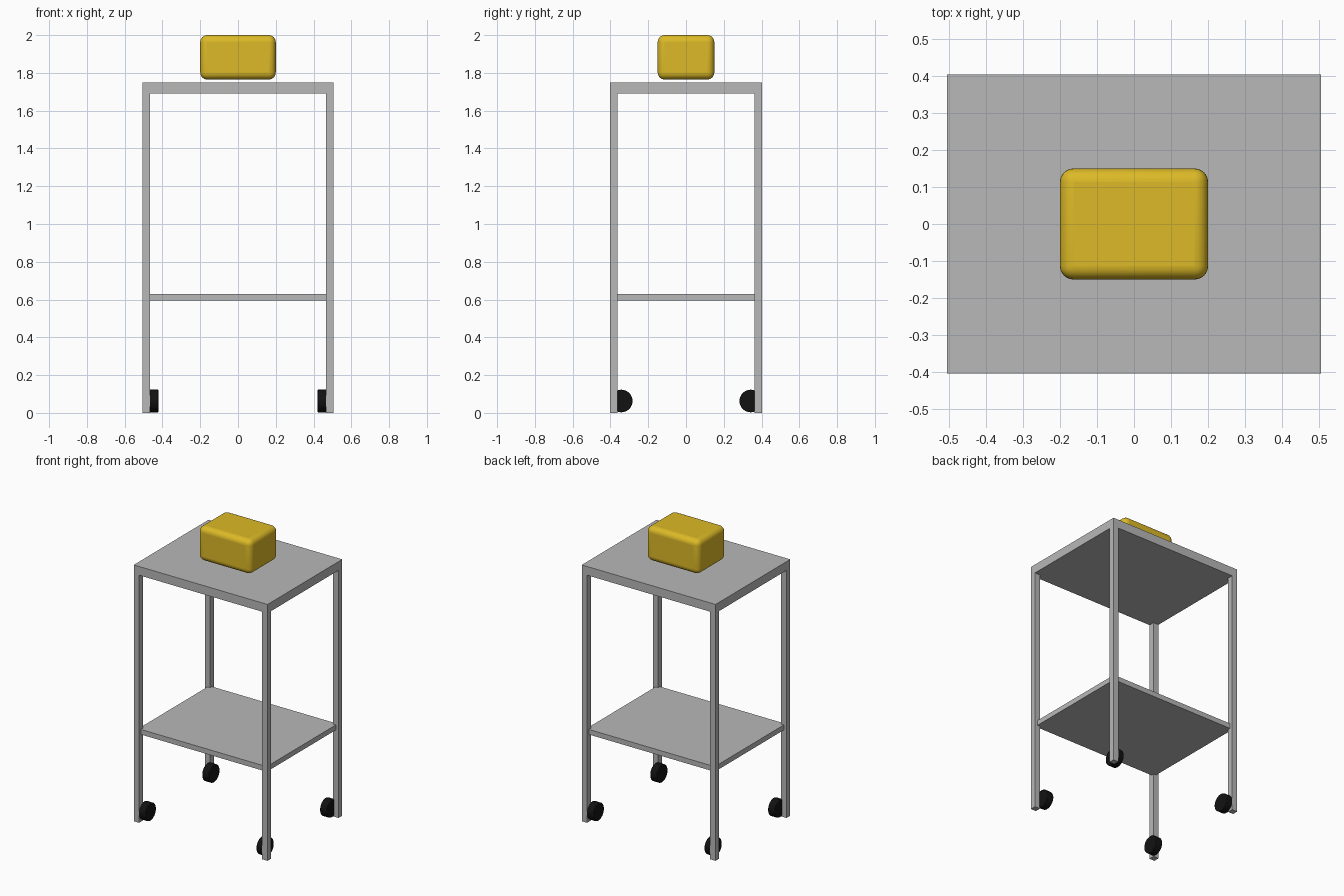
import bpy
import math

default = bpy.data.objects.get("Cube")
if default:
    bpy.data.objects.remove(default, do_unlink=True)


def make_material(name, color, roughness=0.5):
    mat = bpy.data.materials.new(name)
    mat.use_nodes = True
    mat.diffuse_color = color
    bsdf = mat.node_tree.nodes["Principled BSDF"]
    bsdf.inputs["Base Color"].default_value = color
    bsdf.inputs["Roughness"].default_value = roughness
    return mat


steel = make_material("grey steel", (0.48, 0.48, 0.48, 1))
yellow = make_material("golden yellow", (0.72, 0.49, 0.02, 1))
rubber = make_material("black rubber", (0.006, 0.006, 0.006, 1))


def finish(name, mat):
    obj = bpy.context.object
    obj.name = name
    obj.data.materials.append(mat)
    return obj


def add_box(name, half_x, half_y, bottom, top, mat, x=0, y=0):
    bpy.ops.mesh.primitive_cube_add(size=2, location=(x, y, (bottom + top) / 2))
    obj = finish(name, mat)
    obj.scale = (half_x, half_y, (top - bottom) / 2)
    bpy.ops.object.transform_apply(location=False, rotation=False, scale=True)
    return obj


def add_bevel(obj, width, segments):
    bevel = obj.modifiers.new("Rounded edges", "BEVEL")
    bevel.width = width
    bevel.segments = segments
    bevel.limit_method = "ANGLE"
    bpy.ops.object.shade_smooth_by_angle(angle=math.radians(35))


HALF_X, HALF_Y = 0.505, 0.403
LEG = 0.02  # half the leg thickness

# Table top and lower shelf
add_box("table_top", HALF_X, HALF_Y, 1.69, 1.75, steel)
add_box("lower_shelf", HALF_X - LEG, HALF_Y - LEG, 0.595, 0.63, steel)

# Legs, each with a wheel tucked against its inner corner
for side, sx in (("right", -1), ("left", 1)):
    for end, sy in (("front", -1), ("back", 1)):
        add_box(f"{end}_{side}_leg", LEG, LEG, 0, 1.69, steel,
                sx * (HALF_X - LEG), sy * (HALF_Y - LEG))
        bpy.ops.mesh.primitive_cylinder_add(
            vertices=32, radius=0.06, depth=0.05,
            location=(sx * 0.445, sy * 0.343, 0.063),
            rotation=(0, math.pi / 2, 0))
        wheel = finish(f"{end}_{side}_wheel", rubber)
        add_bevel(wheel, 0.004, 2)

# Rounded block resting on the top
block = add_box("rounded_block", 0.2, 0.15, 1.765, 2.0, yellow)
add_bevel(block, 0.037, 6)
